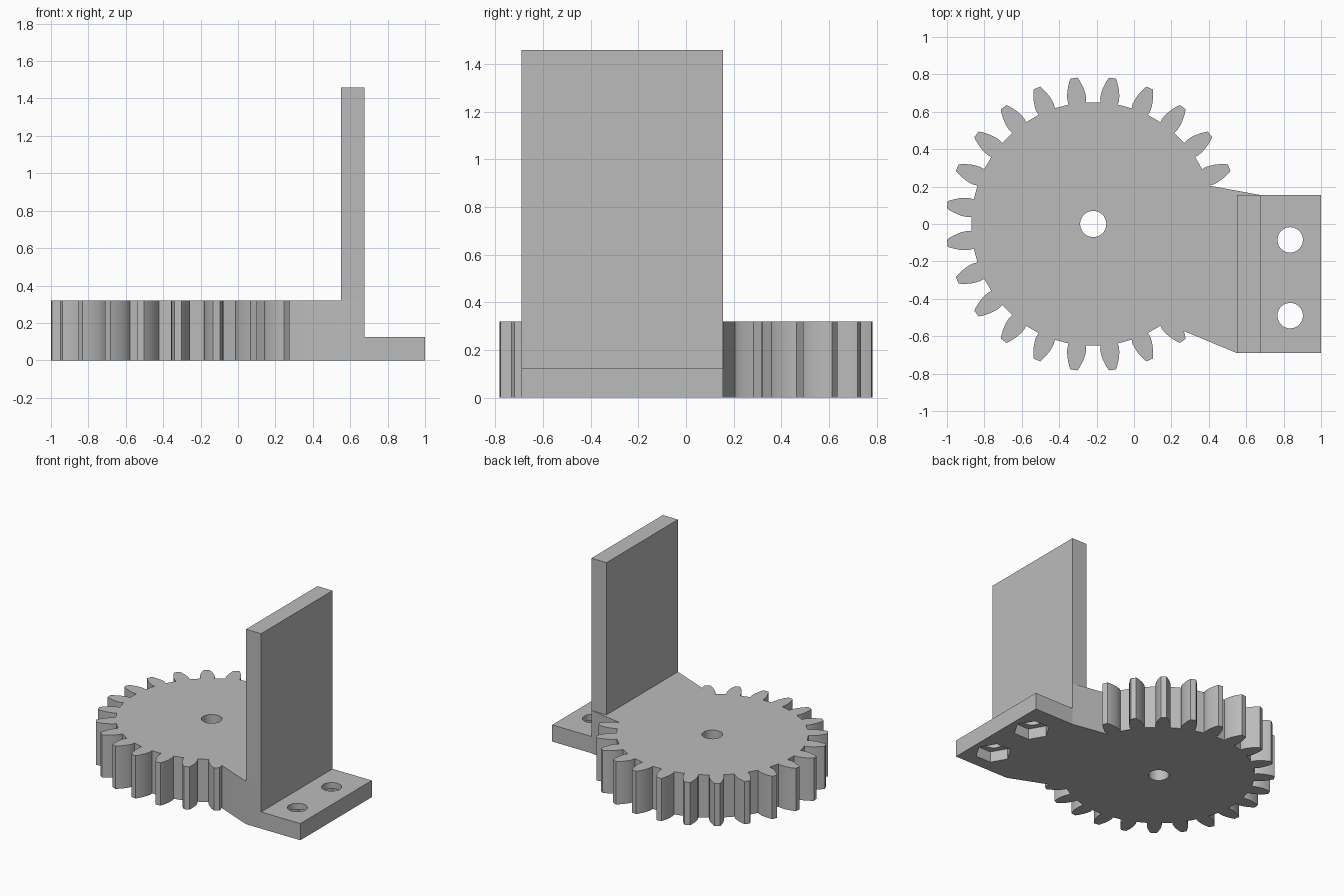
import bpy, bmesh
from math import sin, cos, pi, radians

default = bpy.data.objects.get("Cube")
if default:
    bpy.data.objects.remove(default, do_unlink=True)

grey = bpy.data.materials.new("plain grey")
grey.use_nodes = True
grey.diffuse_color = (0.5, 0.5, 0.5, 1)
grey.node_tree.nodes["Principled BSDF"].inputs["Base Color"].default_value = (0.5, 0.5, 0.5, 1)


def prism(name, outline, z0, z1):
    """Extrude a flat counter-clockwise outline from z0 to z1."""
    bm = bmesh.new()
    base = bm.faces.new([bm.verts.new((x, y, z0)) for x, y in outline])
    top = bmesh.ops.extrude_face_region(bm, geom=[base])["geom"]
    bmesh.ops.translate(bm, vec=(0, 0, z1 - z0),
                        verts=[v for v in top if isinstance(v, bmesh.types.BMVert)])
    bmesh.ops.recalc_face_normals(bm, faces=bm.faces)
    mesh = bpy.data.meshes.new(name)
    bm.to_mesh(mesh)
    bm.free()
    mesh.materials.append(grey)
    obj = bpy.data.objects.new(name, mesh)
    bpy.context.collection.objects.link(obj)
    return obj


def rect(x0, x1, y0, y1):
    return [(x0, y0), (x1, y0), (x1, y1), (x0, y1)]


def ring(cx, cy, r, n):
    return [(cx + r * cos(2 * pi * i / n), cy + r * sin(2 * pi * i / n)) for i in range(n)]


def cut(obj, cutter):
    cutter.hide_render = True
    mod = obj.modifiers.new("hole", "BOOLEAN")
    mod.operation, mod.solver, mod.object = "DIFFERENCE", "EXACT", cutter
    bpy.context.view_layer.objects.active = obj
    bpy.ops.object.modifier_apply(modifier=mod.name)
    bpy.data.objects.remove(cutter, do_unlink=True)


GEAR_X, GEAR_H, FLANGE_H = -0.218, 0.32, 0.125
WALL_X0, WALL_X1, WALL_Y0, WALL_Y1 = 0.55, 0.675, -0.69, 0.155

# Gear teeth: flank as (radius, half width), 20 of 24 teeth stand free
flank = [(0.652, 0.047), (0.675, 0.051), (0.70, 0.049), (0.725, 0.044),
         (0.75, 0.036), (0.772, 0.027), (0.787, 0.019)]
outline = []
for i in range(20):
    a = radians(22.5 + 15 * i)
    tooth = [(r, -w) for r, w in flank] + [(r, w) for r, w in reversed(flank)]
    if i == 19:
        tooth = tooth[:-4]  # last tooth runs into the arm
    for r, w in tooth:
        t = a + w / r
        outline.append((GEAR_X + r * cos(t), r * sin(t)))

# Arm that carries the gear over to the wall
outline += [(WALL_X0, WALL_Y0), (WALL_X1, WALL_Y0), (WALL_X1, WALL_Y1)]
gear = prism("gear_with_arm", outline, 0, GEAR_H)
cut(gear, prism("axle_cutter", ring(GEAR_X, 0, 0.07, 40), -0.1, GEAR_H + 0.1))

# Upright wall
wall = prism("upright_wall", rect(WALL_X0, WALL_X1, WALL_Y0, WALL_Y1), GEAR_H, 1.46)

# Mounting flange with screw holes and hexagonal nut pockets below
flange = prism("mounting_flange", rect(WALL_X1, 1, WALL_Y0, WALL_Y1), 0, FLANGE_H)
for y in (-0.085, -0.49):
    cut(flange, prism("screw_cutter", ring(0.835, y, 0.068, 40), -0.1, 0.3))
    cut(flange, prism("nut_cutter", ring(0.835, y, 0.125, 6), -0.1, 0.08))

# Smooth the curved walls, keep the corners sharp
bpy.ops.object.select_all(action="DESELECT")
for obj in (gear, wall, flange):
    obj.select_set(True)
bpy.context.view_layer.objects.active = gear
bpy.ops.object.shade_smooth_by_angle(angle=radians(25))
